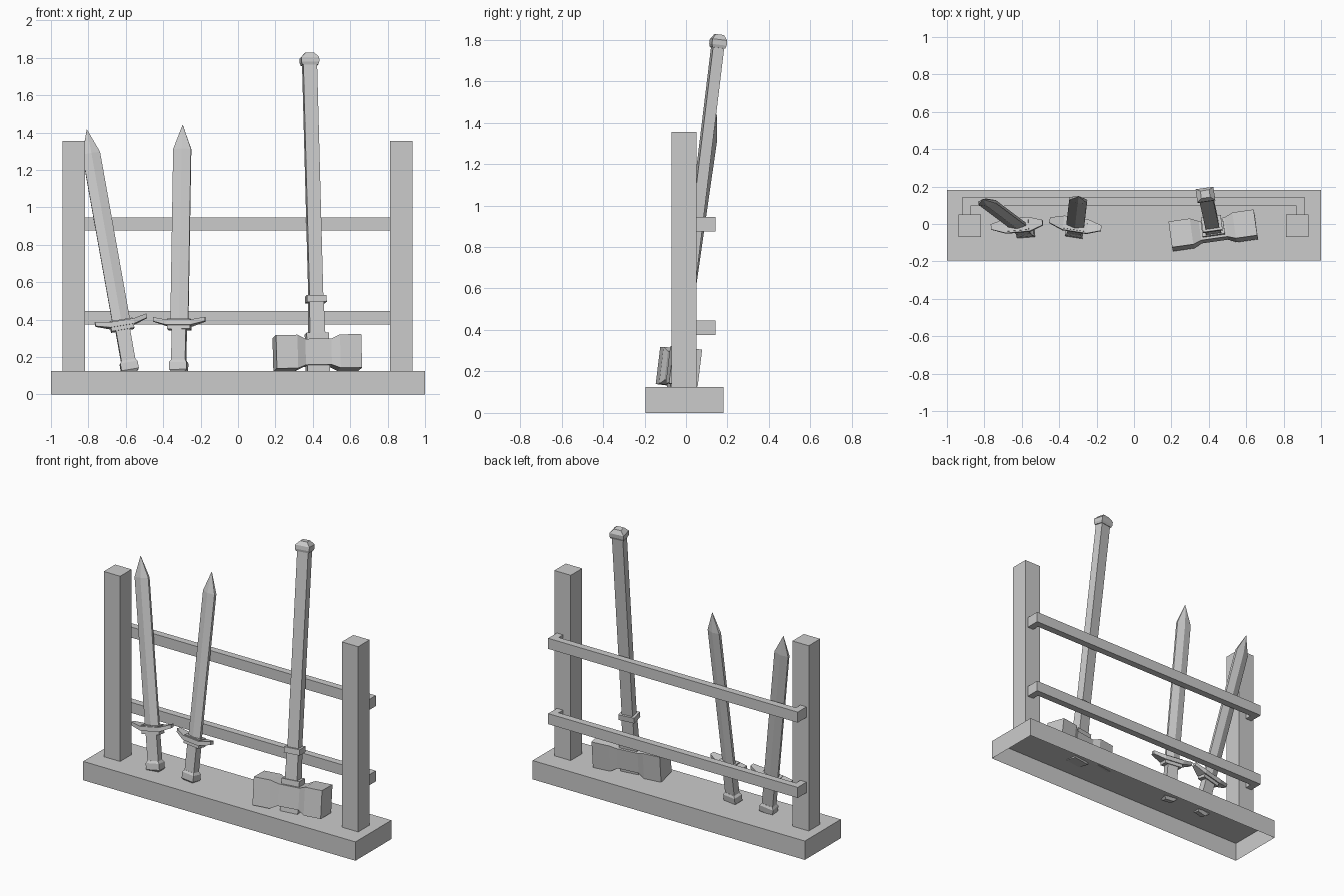
import bpy, bmesh, math
from mathutils import Vector, Matrix

if "Cube" in bpy.data.objects:
    bpy.data.objects.remove(bpy.data.objects["Cube"])

RECT = [(-1, -1), (1, -1), (1, 1), (-1, 1)]
BLADE = [(-1, -.4), (0, -1), (1, -.4), (1, .4), (0, 1), (-1, .4)]


def finish(name, bm, mat=None):
    bmesh.ops.recalc_face_normals(bm, faces=bm.faces)
    me = bpy.data.meshes.new(name)
    bm.to_mesh(me)
    bm.free()
    ob = bpy.data.objects.new(name, me)
    bpy.context.collection.objects.link(ob)
    if mat:
        ob.matrix_world = mat
    return ob


def box(name, lo, hi, open_bottom=False):
    bm = bmesh.new()
    bmesh.ops.create_cube(bm, size=1)
    for v in bm.verts:
        v.co = [(a + b) / 2 + c * (b - a) for a, b, c in zip(lo, hi, v.co)]
    ob = finish(name, bm)
    if open_bottom:
        bm = bmesh.new()
        bm.from_mesh(ob.data)
        bm.normal_update()
        bmesh.ops.delete(bm, geom=[f for f in bm.faces if f.normal.z < -.9], context='FACES_ONLY')
        bm.to_mesh(ob.data)
        bm.free()
    return ob


def loft(name, stations, mat, section=RECT, along_x=False):
    """Stations: (position, half width, half depth[, offset])"""
    bm = bmesh.new()
    rings = []
    for t, w, d, *off in stations:
        o = off[0] if off else 0
        pts = [(t, v * d, u * w + o) if along_x else (u * w + o, v * d, t) for u, v in section]
        rings.append([bm.verts.new(p) for p in pts])
    n = len(section)
    for a, b in zip(rings, rings[1:]):
        for i in range(n):
            bm.faces.new((a[i], a[(i + 1) % n], b[(i + 1) % n], b[i]))
    bm.faces.new(rings[0])
    bm.faces.new(rings[-1])
    return finish(name, bm, mat)


def lean(foot, tip, yaw):
    """Frame whose z runs from foot to tip, turned by yaw"""
    z = (Vector(tip) - Vector(foot)).normalized()
    x = Vector((math.cos(math.radians(yaw)), math.sin(math.radians(yaw)), 0))
    x = (x - z * x.dot(z)).normalized()
    y = z.cross(x)
    m = Matrix((x, y, z)).transposed().to_4x4()
    m.translation = foot
    return m


# Rack: hollow base and two posts
box("base", (-1, -.196, 0), (1, .181, .125), open_bottom=True)
box("left_post", (-.937, -.07, .125), (-.817, .05, 1.355))
box("right_post", (.812, -.07, .125), (.932, .05, 1.355))

# Rails bent back to the posts at both ends
for label, z in (("lower", .375), ("upper", .875)):
    outline = [(-.92, .05), (-.92, .142), (.913, .142), (.913, .05),
               (.868, .05), (.868, .096), (-.875, .096), (-.875, .05)]
    bm = bmesh.new()
    face = bm.faces.new([bm.verts.new((x, y, z)) for x, y in outline])
    ext = bmesh.ops.extrude_face_region(bm, geom=[face])
    for v in ext["geom"]:
        if isinstance(v, bmesh.types.BMVert):
            v.co.z += .07
    finish(label + "_rail", bm)


def sword(name, foot, tip, yaw):
    m = lean(foot, tip, yaw)
    length = (Vector(tip) - Vector(foot)).length
    loft(name + "_pommel", [(0, .03, .018), (.018, .047, .032), (.058, .047, .032), (.072, .038, .024)], m)
    loft(name + "_grip", [(.06, .038, .023), (.25, .038, .023)], m)
    loft(name + "_collar", [(.237, .062, .03), (.292, .062, .03)], m)
    loft(name + "_crossguard", [(-.14, .011, .014, .292), (-.065, .014, .038, .272),
                                (.065, .014, .038, .272), (.14, .011, .014, .292)], m, along_x=True)
    loft(name + "_blade", [(.28, .048, .021), (length - .13, .048, .021),
                           (length, .001, .002)], m, section=BLADE)


sword("left_sword", (-.575, -.043, .112), (-.808, .132, 1.415), 3.5)
sword("right_sword", (-.318, -.043, .112), (-.296, .147, 1.44), -9)

# Long-handled hammer
m = lean((.427, -.048, .108), (.381, .16, 1.825), 8)
loft("hammer_head", [(-.23, .09, .07, .115), (-.115, .09, .07, .115), (-.07, .07, .052, .115),
                     (.07, .07, .052, .115), (.115, .09, .07, .115), (.23, .09, .07, .115)],
     m, along_x=True)
loft("hammer_socket", [(.01, .06, .038), (.22, .06, .038)], m)
loft("hammer_sleeve", [(.2, .042, .032), (.4, .038, .029)], m)
loft("hammer_ring", [(.385, .053, .04), (.422, .053, .04)], m)
loft("hammer_handle", [(.4, .037, .027), (1.69, .037, .027)], m)
loft("hammer_cap", [(1.665, .043, .031), (1.68, .048, .036), (1.705, .048, .036), (1.73, .024, .02)], m)
